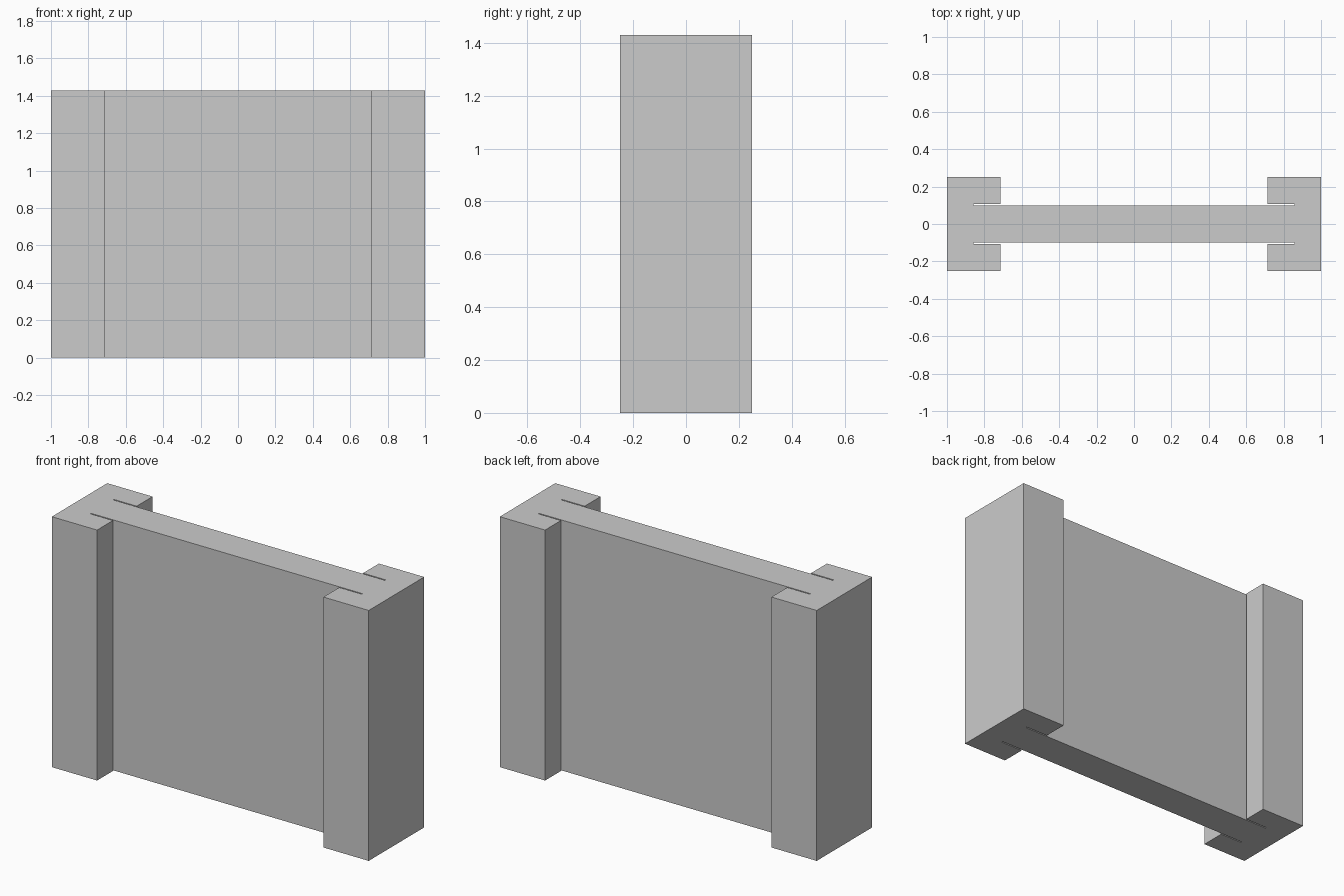
import bpy
import bmesh

if "Cube" in bpy.data.objects:
    bpy.data.objects.remove(bpy.data.objects["Cube"])

HEIGHT = 1.4286


def extrude_profile(name, points):
    """Extrude a plan-view outline (counter-clockwise) from the floor to full height."""
    bm = bmesh.new()
    base = bm.faces.new([bm.verts.new((x, y, 0)) for x, y in points])
    extruded = bmesh.ops.extrude_face_region(bm, geom=[base], use_keep_orig=True)
    top = [g for g in extruded["geom"] if isinstance(g, bmesh.types.BMVert)]
    bmesh.ops.translate(bm, verts=top, vec=(0, 0, HEIGHT))
    bmesh.ops.recalc_face_normals(bm, faces=bm.faces)
    mesh = bpy.data.meshes.new(name)
    bm.to_mesh(mesh)
    bm.free()
    obj = bpy.data.objects.new(name, mesh)
    bpy.context.collection.objects.link(obj)
    return obj


# Grooved end posts: C-shaped plan with the slot facing the centre
OUTER, INNER, SLOT_END = 1.0, 0.7143, 0.8571
HALF_DEPTH, HALF_SLOT = 0.25, 0.1071
post_outline = [
    (OUTER, -HALF_DEPTH), (OUTER, HALF_DEPTH),
    (INNER, HALF_DEPTH), (INNER, HALF_SLOT),
    (SLOT_END, HALF_SLOT), (SLOT_END, -HALF_SLOT),
    (INNER, -HALF_SLOT), (INNER, -HALF_DEPTH),
]
extrude_profile("right_post", post_outline)
extrude_profile("left_post", [(-x, y) for x, y in reversed(post_outline)])

# Wall panel seated in both slots with a thin gap on each face
HALF_PANEL = 0.10
extrude_profile("wall_panel", [
    (-SLOT_END, -HALF_PANEL), (SLOT_END, -HALF_PANEL),
    (SLOT_END, HALF_PANEL), (-SLOT_END, HALF_PANEL),
])
